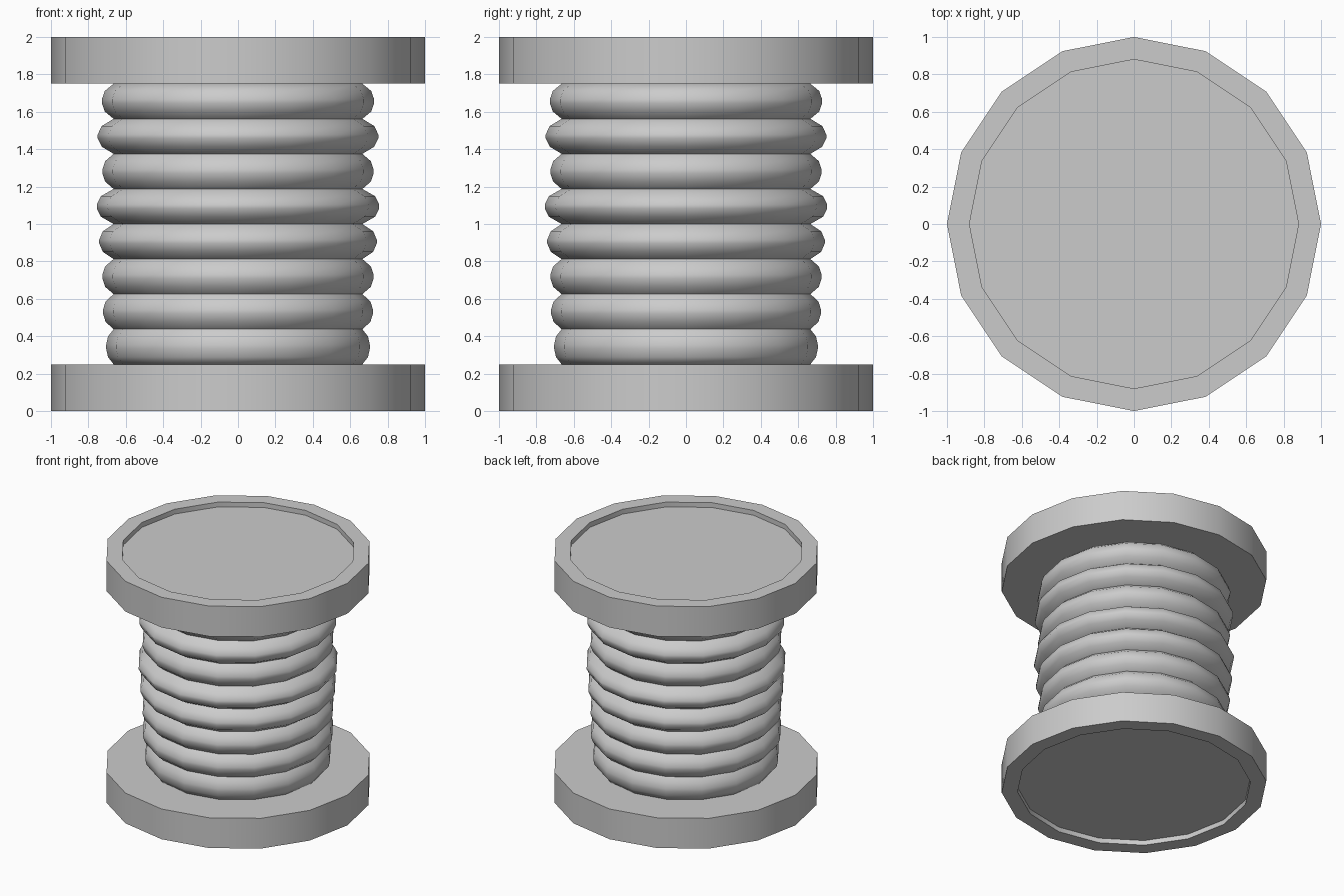
import bpy, math

if "Cube" in bpy.data.objects:
    bpy.data.objects.remove(bpy.data.objects["Cube"])

SIDES = 16


def lathe(name, profile, angle):
    """Revolve (radius, z) points round z; radius 0 gives a flat n-gon cap."""
    verts, faces, rings = [], [], []
    for r, z in profile:
        rings.append(len(verts))
        for i in range(SIDES):
            a = 2 * math.pi * i / SIDES
            verts.append((r * math.cos(a), r * math.sin(a), z))
    for lo, hi in zip(rings, rings[1:]):
        for i in range(SIDES):
            j = (i + 1) % SIDES
            faces.append((lo + i, lo + j, hi + j, hi + i))
    # flat caps on both ends
    faces.append(tuple(reversed(range(SIDES))))
    faces.append(tuple(range(rings[-1], rings[-1] + SIDES)))
    mesh = bpy.data.meshes.new(name)
    mesh.from_pydata(verts, [], faces)
    obj = bpy.data.objects.new(name, mesh)
    bpy.context.collection.objects.link(obj)
    bpy.ops.object.select_all(action='DESELECT')
    obj.select_set(True)
    bpy.context.view_layer.objects.active = obj
    bpy.ops.object.shade_smooth_by_angle(angle=math.radians(angle))
    return obj


# Flanges, each with a shallow recess on its outer face
T, LIP, D = 0.25, 0.88, 0.04
lathe("bottom_flange", [(LIP, D), (LIP, 0), (1, 0), (1, T)], 30)
lathe("top_flange", [(1, 2 - T), (1, 2), (LIP, 2), (LIP, 2 - D)], 30)

# Wound coils: bulging rings of slightly varying radius, creased between turns
radii = [0.705, 0.722, 0.725, 0.742, 0.755, 0.725, 0.75, 0.728]
pitch = (2 - 2 * T) / len(radii)
profile = [(0.665, T)]
for k, r in enumerate(radii):
    z = T + pitch * (k + 0.5)
    bulge = r - 0.665
    profile += [(r - 0.25 * bulge, z - 0.055), (r, z - 0.01), (r, z + 0.01),
                (r - 0.25 * bulge, z + 0.055), (0.665, z + pitch / 2)]
lathe("wound_coils", profile, 60)
